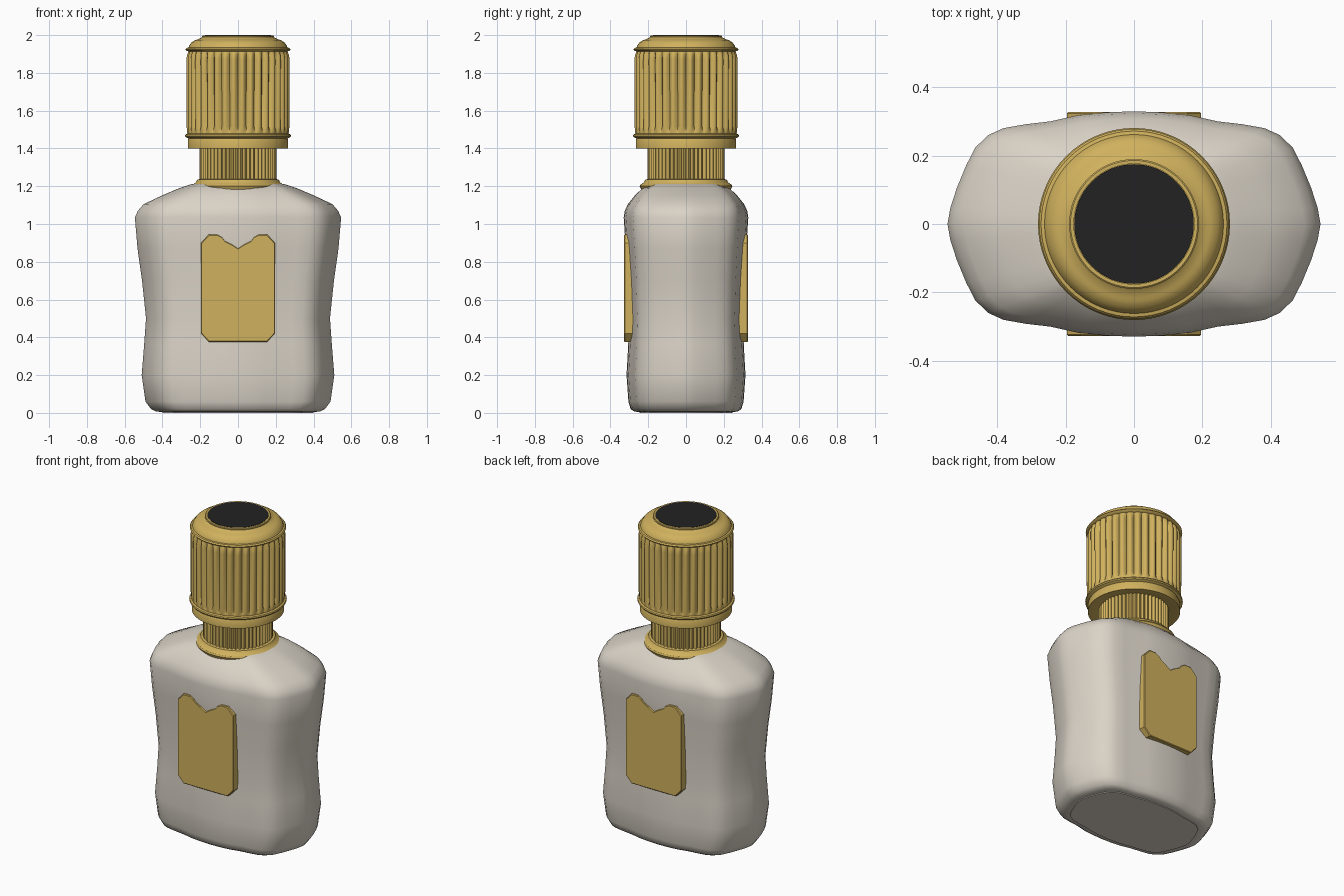
import bpy
import bmesh
from math import sin, cos, pi, radians

if "Cube" in bpy.data.objects:
    bpy.data.objects.remove(bpy.data.objects["Cube"])


def material(name, rgb):
    m = bpy.data.materials.new(name)
    m.use_nodes = True
    m.diffuse_color = (*rgb, 1)
    m.node_tree.nodes["Principled BSDF"].inputs["Base Color"].default_value = (*rgb, 1)
    return m


GLASS = material("warm white", (0.70, 0.65, 0.57))
GOLD = material("gold", (0.63, 0.44, 0.11))
BLACK = material("black", (0.016, 0.016, 0.016))


def finish(bm, name, mat, angle=None):
    bmesh.ops.recalc_face_normals(bm, faces=bm.faces[:])
    mesh = bpy.data.meshes.new(name)
    bm.to_mesh(mesh)
    bm.free()
    mesh.materials.append(mat)
    ob = bpy.data.objects.new(name, mesh)
    bpy.context.collection.objects.link(ob)
    if angle:
        bpy.ops.object.select_all(action="DESELECT")
        ob.select_set(True)
        bpy.context.view_layer.objects.active = ob
        bpy.ops.object.shade_smooth_by_angle(angle=radians(angle))
    return ob


def loft(name, rings, mat, angle=35):
    """Bridge equal-sized closed rings and cap both ends."""
    bm = bmesh.new()
    rows = [[bm.verts.new(p) for p in ring] for ring in rings]
    n = len(rows[0])
    for a, b in zip(rows, rows[1:]):
        for i in range(n):
            j = (i + 1) % n
            bm.faces.new((a[i], a[j], b[j], b[i]))
    bm.faces.new(rows[0])
    bm.faces.new(rows[-1])
    return finish(bm, name, mat, angle)


def turned(name, profile, mat, sides=64):
    """Turned solid from (radius, height) pairs."""
    turn = [2 * pi * i / sides for i in range(sides)]
    return loft(name, [[(r * cos(t), r * sin(t), z) for t in turn] for r, z in profile], mat)


def fluted(name, sections, count, steps, mat):
    """Ribbed solid; each section is (radius, rib depth, height)."""
    n = count * steps
    rings = []
    for r, depth, z in sections:
        ring = []
        for i in range(n):
            t = 2 * pi * i / n
            rr = r - depth * (1 - abs(sin(t * count / 2)))
            ring.append((rr * cos(t), rr * sin(t), z))
        rings.append(ring)
    return loft(name, rings, mat, 40)


# Bottle body: one barrel-shaped outline scaled at each height
quarter = [(1, 0), (0.985, 0.14), (0.95, 0.32), (0.90, 0.52), (0.85, 0.68), (0.78, 0.79),
           (0.70, 0.85), (0.58, 0.885), (0.45, 0.91), (0.30, 0.965), (0.15, 0.99), (0, 1)]
half = quarter + [(-x, y) for x, y in quarter[-2::-1]]
outline = half + [(x, -y) for x, y in half[-2:0:-1]]
# half width, half depth, height
levels = [(0.41, 0.255, 0.005), (0.435, 0.275, 0.008), (0.46, 0.293, 0.02), (0.49, 0.305, 0.06),
          (0.51, 0.315, 0.2), (0.497, 0.306, 0.36), (0.487, 0.303, 0.5), (0.508, 0.309, 0.7),
          (0.532, 0.319, 0.87), (0.546, 0.33, 1.035), (0.53, 0.324, 1.07), (0.50, 0.308, 1.105),
          (0.40, 0.27, 1.152), (0.31, 0.23, 1.19), (0.25, 0.19, 1.21), (0.18, 0.14, 1.222)]
loft("bottle_body", [[(x * w, y * d, z) for x, y in outline] for w, d, z in levels], GLASS, 60)

# Recessed foot under the bottle
foot = [[(x * 0.40, y * 0.245, z) for x, y in outline] for z in (0, 0.02)]
loft("bottle_foot", foot, GLASS)

# Collar and ribbed neck
turned("neck_collar", [(0.23, 1.16), (0.24, 1.19), (0.245, 1.2), (0.24, 1.21),
                       (0.225, 1.218), (0.215, 1.235), (0.19, 1.24)], GOLD)
fluted("ribbed_neck", [(0.203, 0.014, 1.22), (0.203, 0.014, 1.42)], 52, 4, GOLD)

# Cap: lower band, ribbed grip and stepped crown
turned("cap_band", [(0.21, 1.41), (0.24, 1.4), (0.266, 1.4), (0.266, 1.445), (0.262, 1.452),
                    (0.278, 1.46), (0.281, 1.467), (0.278, 1.474), (0.262, 1.482), (0.25, 1.485)], GOLD)
fluted("cap_grip", [(0.268, 0.0, 1.475), (0.27, 0.004, 1.49), (0.273, 0.022, 1.515),
                    (0.274, 0.022, 1.87), (0.271, 0.018, 1.895), (0.262, 0.006, 1.915),
                    (0.258, 0, 1.925)], 36, 8, GOLD)
turned("cap_crown", [(0.25, 1.91), (0.272, 1.917), (0.278, 1.924), (0.272, 1.932), (0.262, 1.934),
                     (0.258, 1.945), (0.245, 1.963), (0.225, 1.974), (0.216, 1.976),
                     (0.195, 1.986), (0.19, 1.99), (0.19, 1.996), (0.186, 1.999),
                     (0.176, 1.999), (0.176, 1.99)], GOLD)
turned("cap_inlay", [(0.175, 1.985), (0.175, 2.0)], BLACK)

# Label plates with clipped corners and a notch, front and back
side = [(0.155, 0.375), (0.196, 0.42), (0.196, 0.90), (0.155, 0.944), (0.11, 0.944),
        (0.085, 0.93), (0.07, 0.91), (0.03, 0.89)]
shape = side + [(0, 0.87)] + [(-x, z) for x, z in reversed(side)]
for name, s in (("front_label", -1), ("back_label", 1)):
    plate = [[(x * k, s * y, 0.66 + (z - 0.66) * k) for x, z in shape]
             for y, k in ((0.28, 1), (0.324, 1), (0.328, 0.985))]
    loft(name, plate, GOLD, 20)
